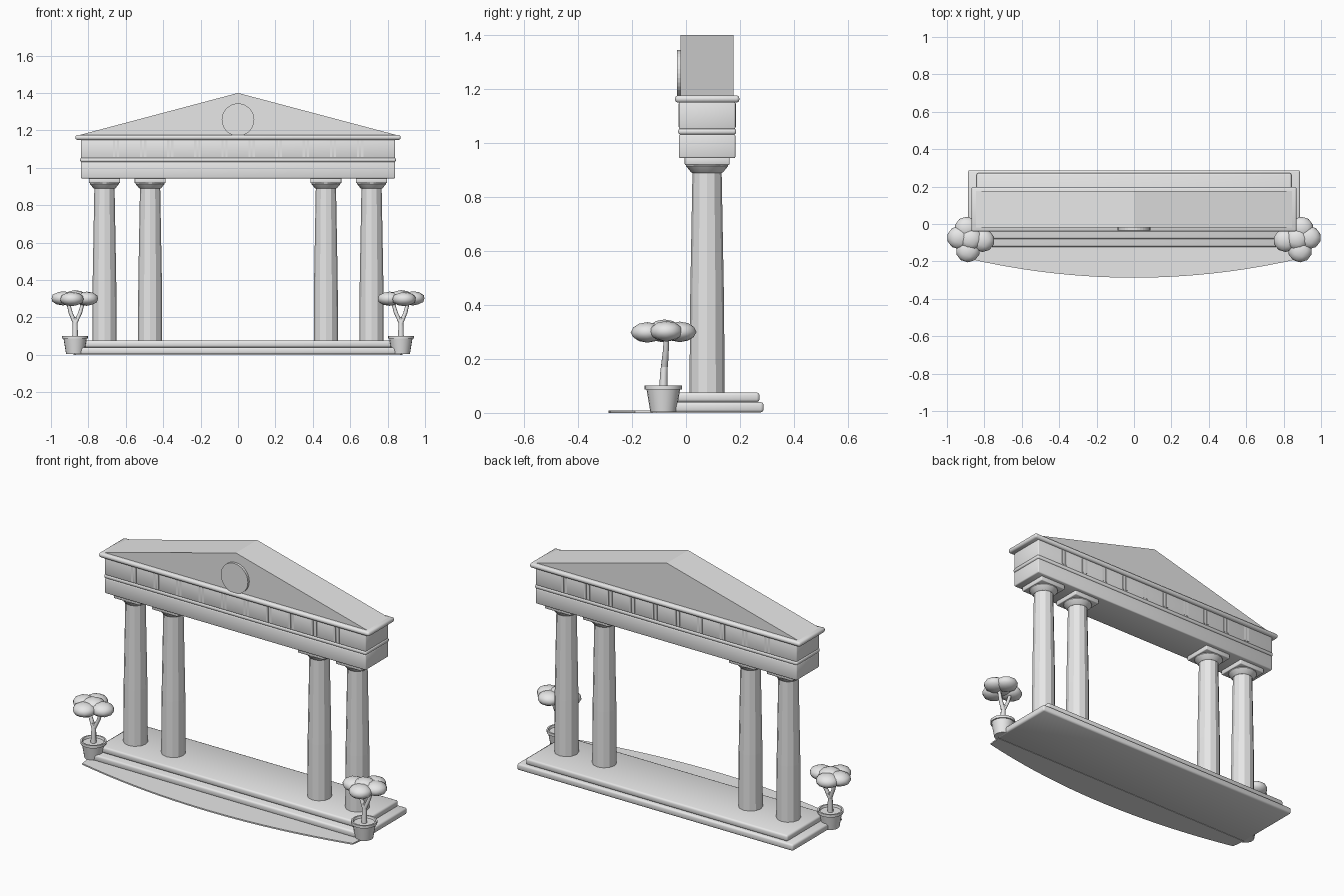
import bpy, bmesh, math
from mathutils import Vector

if "Cube" in bpy.data.objects:
    bpy.data.objects.remove(bpy.data.objects["Cube"])

stone = bpy.data.materials.new("pale grey stone")
stone.use_nodes = True
stone.diffuse_color = (0.8, 0.8, 0.8, 1)
stone.node_tree.nodes["Principled BSDF"].inputs["Base Color"].default_value = (0.8, 0.8, 0.8, 1)


def finish(bm, name, smooth=None):
    bmesh.ops.recalc_face_normals(bm, faces=bm.faces)
    mesh = bpy.data.meshes.new(name)
    bm.to_mesh(mesh)
    bm.free()
    mesh.materials.append(stone)
    obj = bpy.data.objects.new(name, mesh)
    bpy.context.collection.objects.link(obj)
    if smooth:
        bpy.ops.object.select_all(action='DESELECT')
        obj.select_set(True)
        bpy.context.view_layer.objects.active = obj
        bpy.ops.object.shade_smooth_by_angle(angle=math.radians(smooth))
    return obj


def slab(name, half_x, y, z, bevel=0.0, x=0.0):
    """Box from y and z ranges, optionally with rounded edges."""
    bm = bmesh.new()
    bmesh.ops.create_cube(bm, size=1)
    for v in bm.verts:
        v.co = (x + v.co.x * 2 * half_x,
                y[0] + (v.co.y + 0.5) * (y[1] - y[0]),
                z[0] + (v.co.z + 0.5) * (z[1] - z[0]))
    if bevel:
        bmesh.ops.bevel(bm, geom=bm.edges[:], offset=bevel, segments=2,
                        profile=0.5, affect='EDGES')
    return finish(bm, name, 50 if bevel else None)


def turned(name, x, y, profile, sides, smooth=None, turn=0.0):
    """Closed solid of revolution from (radius, height) pairs."""
    bm = bmesh.new()
    rings = []
    for r, z in profile:
        angles = [turn + math.tau * i / sides for i in range(sides)]
        rings.append([bm.verts.new((x + r * math.cos(a), y + r * math.sin(a), z)) for a in angles])
    for low, high in zip(rings, rings[1:]):
        for i in range(sides):
            j = (i + 1) % sides
            bm.faces.new((low[i], low[j], high[j], high[i]))
    bm.faces.new(rings[0][::-1])
    bm.faces.new(rings[-1])
    return finish(bm, name, smooth)


def prism(name, outline, axis, start, depth):
    """Extrude a flat outline along y or z."""
    bm = bmesh.new()
    place = (lambda a, b: (a, start, b)) if axis == 'y' else (lambda a, b: (a, b, start))
    face = bm.faces.new([bm.verts.new(place(a, b)) for a, b in outline])
    out = bmesh.ops.extrude_face_region(bm, geom=[face])
    shift = Vector((0, depth, 0)) if axis == 'y' else Vector((0, 0, depth))
    bmesh.ops.translate(bm, vec=shift, verts=[v for v in out["geom"] if isinstance(v, bmesh.types.BMVert)])
    return finish(bm, name)


def branch(name, points, radius):
    """Tapering limb made of rings along a path."""
    bm = bmesh.new()
    rings = []
    for k, p in enumerate(points):
        r = radius * (1 - 0.15 * k)
        rings.append([bm.verts.new((p[0] + r * math.cos(math.tau * i / 8),
                                    p[1] + r * math.sin(math.tau * i / 8), p[2])) for i in range(8)])
    for low, high in zip(rings, rings[1:]):
        for i in range(8):
            j = (i + 1) % 8
            bm.faces.new((low[i], low[j], high[j], high[i]))
    bm.faces.new(rings[0][::-1])
    bm.faces.new(rings[-1])
    return finish(bm, name, 60)


def leaf_clump(name, centre, size):
    bm = bmesh.new()
    bmesh.ops.create_icosphere(bm, subdivisions=2, radius=1)
    for v in bm.verts:
        v.co = Vector(centre) + Vector((v.co.x * size[0], v.co.y * size[1], v.co.z * size[2]))
    return finish(bm, name, 50)


# Stepped base and the curved ground plate in front of it
slab("lower_step", 0.888, (-0.122, 0.287), (0.002, 0.04), 0.01)
slab("upper_step", 0.842, (-0.08, 0.272), (0.04, 0.076), 0.01)
arc = [(0.87 * t / 12, -0.287 + 0.098 * (t / 12) ** 2) for t in range(-12, 13)]
prism("ground_plate", arc + [(0.88, -0.11), (-0.88, -0.11)], 'z', 0.0, 0.008)

# Four faceted columns with flared capitals
COL_Y = 0.078
for side in (-1, 1):
    for place, dist in (("outer", 0.714), ("inner", 0.47)):
        tag = place + ("_left" if side > 0 else "_right")
        x = side * dist
        turned("column_" + tag, x, COL_Y, [(0.065, 0.07), (0.063, 0.4), (0.054, 0.895)], 12)
        turned("capital_" + tag, x, COL_Y,
               [(0.054, 0.888), (0.06, 0.892), (0.078, 0.914), (0.078, 0.92)], 16, 30)
        slab("abacus_" + tag, 0.083, (COL_Y - 0.083, COL_Y + 0.083), (0.918, 0.947), 0.004, x)

# Entablature
slab("architrave", 0.84, (-0.026, 0.183), (0.943, 1.032), 0.006)
slab("band_moulding", 0.844, (-0.029, 0.186), (1.031, 1.053), 0.008)
slab("frieze", 0.84, (-0.026, 0.183), (1.05, 1.152), 0.006)
slab("cornice", 0.87, (-0.041, 0.198), (1.149, 1.176), 0.011)

# Narrow paired bars along the frieze, front and back
for i in range(10):
    for offset in (-0.011, 0.011):
        x = -0.652 + i * 0.145 + offset
        slab("frieze_bar_front", 0.006, (-0.0285, -0.02), (1.058, 1.145), 0, x)
        slab("frieze_bar_back", 0.006, (0.177, 0.1855), (1.058, 1.145), 0, x)

# Pediment with round medallion
prism("pediment", [(-0.852, 1.174), (0.852, 1.174), (0, 1.4)], 'y', -0.02, 0.196)
disc = [(0.087 * math.cos(math.tau * i / 32), 1.257 + 0.087 * math.sin(math.tau * i / 32)) for i in range(32)]
prism("medallion", disc, 'y', -0.034, 0.02)

# Potted trees on both sides
POT_Y = -0.084
clumps = [(0.81, -0.088, 0.3), (0.888, -0.143, 0.298), (0.935, -0.073, 0.302),
          (0.895, -0.023, 0.3), (0.872, -0.08, 0.308)]
for side, word in ((-1, "right"), (1, "left")):
    px = side * 0.871
    turned("pot_" + word, px, POT_Y,
           [(0.048, 0.004), (0.062, 0.086), (0.069, 0.086), (0.069, 0.102),
            (0.06, 0.102), (0.056, 0.09)], 20, 30)
    branch("trunk_" + word, [(px, POT_Y, 0.08), (px, -0.082, 0.15), (px, -0.078, 0.2)], 0.016)
    for n, reach in enumerate((-0.045, 0.04)):
        branch(f"branch_{word}_{n + 1}",
               [(px, -0.08, 0.17), (px + side * reach * 0.6, -0.075, 0.225),
                (px + side * reach, -0.072, 0.29)], 0.013)
    for n, (x, y, z) in enumerate(clumps):
        leaf_clump(f"leaf_clump_{word}_{n + 1}", (side * x, y, z), (0.065, 0.062, 0.038))
